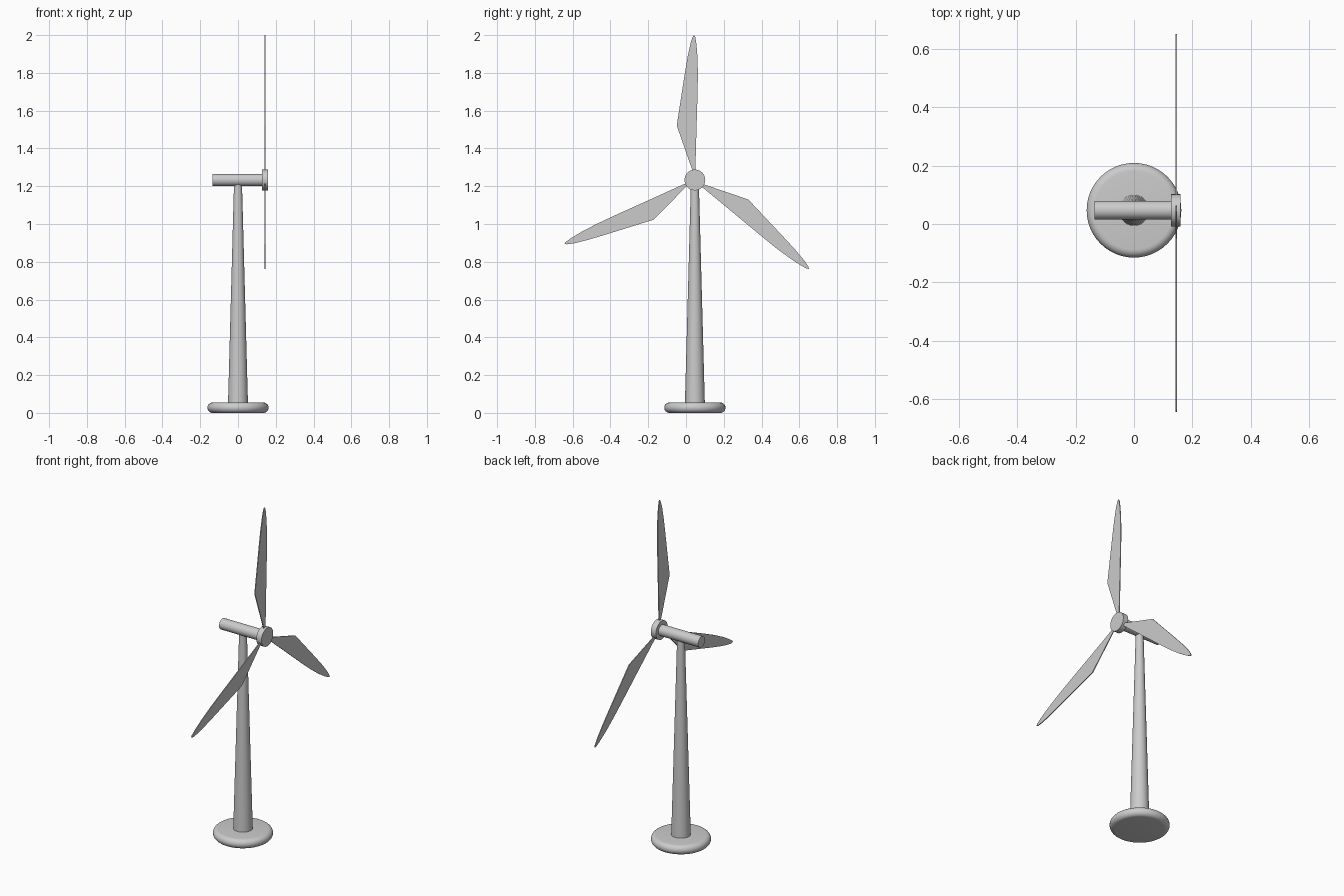
import bpy, bmesh
from math import sin, cos, pi, radians
from mathutils import Matrix, Vector

if "Cube" in bpy.data.objects:
    bpy.data.objects.remove(bpy.data.objects["Cube"])

CENTRE_Y, HUB_Z, BLADE_X = 0.047, 1.233, 0.144

grey = bpy.data.materials.new("light grey")
grey.use_nodes = True
grey.diffuse_color = (0.6, 0.6, 0.6, 1)
grey.node_tree.nodes["Principled BSDF"].inputs["Base Color"].default_value = (0.6, 0.6, 0.6, 1)


def finish(name, bm, smooth=True):
    bmesh.ops.recalc_face_normals(bm, faces=bm.faces)
    mesh = bpy.data.meshes.new(name)
    bm.to_mesh(mesh)
    bm.free()
    mesh.materials.append(grey)
    obj = bpy.data.objects.new(name, mesh)
    bpy.context.collection.objects.link(obj)
    if smooth:
        bpy.ops.object.select_all(action="DESELECT")
        obj.select_set(True)
        bpy.context.view_layer.objects.active = obj
        bpy.ops.object.shade_smooth_by_angle(angle=radians(35))
    return obj


def lathe(name, profile, matrix, sides=48):
    """Closed solid of revolution from (radius, height) points, bottom to top."""
    bm = bmesh.new()
    rings = [[bm.verts.new((r * cos(2 * pi * i / sides), r * sin(2 * pi * i / sides), z))
              for i in range(sides)] for r, z in profile]
    for low, high in zip(rings, rings[1:]):
        for i in range(sides):
            j = (i + 1) % sides
            bm.faces.new((low[i], low[j], high[j], high[i]))
    bm.faces.new(rings[0])
    bm.faces.new(rings[-1])
    bm.transform(matrix)
    return finish(name, bm)


# Foundation disc with a fully rounded rim, and tapered tower
upright = Matrix.Translation((0, CENTRE_Y, 0))
half = 0.0275
rim = [(0.162 - half + half * cos(a), half + half * sin(a))
       for a in (pi * (k / 12 - 0.5) for k in range(13))]
lathe("foundation", rim, upright)
lathe("tower", [(0.053, 0.04), (0.021, HUB_Z - 0.015)], upright)

# Nacelle and hub lie along x
sideways = Matrix.Translation((0, CENTRE_Y, HUB_Z)) @ Matrix.Rotation(pi / 2, 4, "Y")
lathe("nacelle", [(0.032, -0.135), (0.032, 0.135)], sideways)
lathe("hub", [(0.055, 0.126), (0.055, 0.160)], sideways)

# Blade outline as (across, outward) from the hub centre
outline = [(-0.004, 0.03), (0.004, 0.03), (0.01, 0.25), (0.016, 0.45), (0.018, 0.56),
           (0.016, 0.65), (0.01, 0.72), (0.004, 0.757), (-0.002, 0.767), (-0.01, 0.757),
           (-0.022, 0.72), (-0.037, 0.65), (-0.052, 0.56), (-0.094, 0.288)]


def blade(name, degrees):
    bm = bmesh.new()
    face = bm.faces.new([bm.verts.new((0, y, z)) for y, z in outline])
    moved = bmesh.ops.extrude_face_region(bm, geom=[face])["geom"]
    bmesh.ops.translate(bm, vec=Vector((0.005, 0, 0)),
                        verts=[v for v in moved if isinstance(v, bmesh.types.BMVert)])
    bm.transform(Matrix.Translation((BLADE_X - 0.0025, CENTRE_Y - 0.002, HUB_Z))
                 @ Matrix.Rotation(radians(-degrees), 4, "X"))
    return finish(name, bm, smooth=False)


for name, angle in (("upper_blade", 0), ("front_blade", 244), ("back_blade", 128)):
    blade(name, angle)
